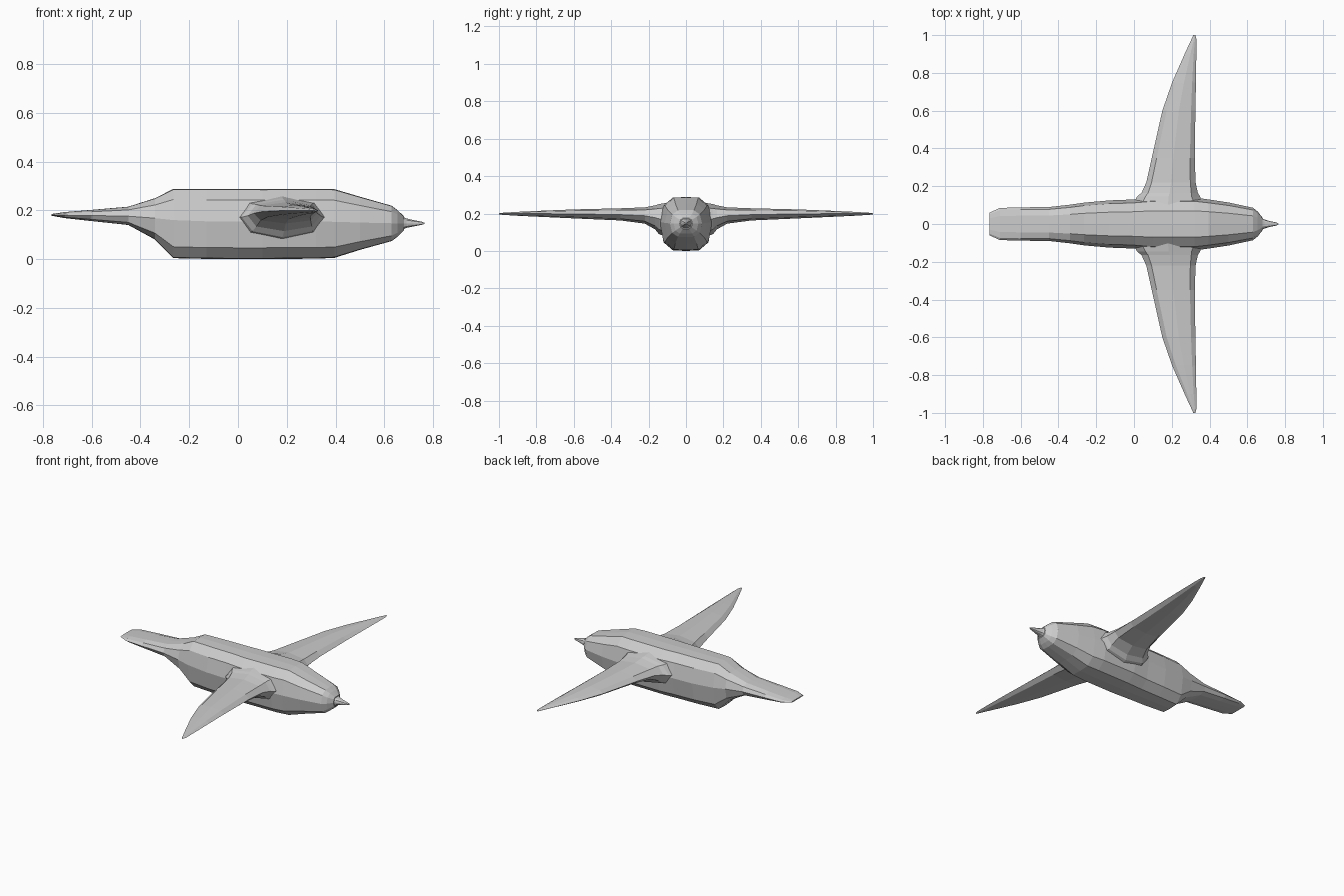
import bpy, bmesh

grey = bpy.data.materials.new("plain grey")
grey.diffuse_color = (0.6, 0.6, 0.6, 1)


def loft(name, rings):
    """Skin closed rings of equal length and cap both ends, flat shaded."""
    bm = bmesh.new()
    loops = [[bm.verts.new(p) for p in ring] for ring in rings]
    n = len(loops[0])
    for a, b in zip(loops, loops[1:]):
        for i in range(n):
            j = (i + 1) % n
            bm.faces.new((a[i], a[j], b[j], b[i]))
    bm.faces.new(loops[0])
    bm.faces.new(loops[-1])
    bmesh.ops.recalc_face_normals(bm, faces=bm.faces)
    me = bpy.data.meshes.new(name)
    bm.to_mesh(me)
    bm.free()
    me.materials.append(grey)
    ob = bpy.data.objects.new(name, me)
    bpy.context.collection.objects.link(ob)
    return ob


def body_ring(x, w, bottom, mid, top):
    """Rounded twelve-sided section across the body."""
    up, down = top - mid, bottom - mid
    half = [(0, top), (0.5 * w, top - 0.02 * up), (0.86 * w, mid + 0.66 * up),
            (w, mid), (0.86 * w, mid + 0.70 * down),
            (0.5 * w, bottom - 0.02 * down), (0, bottom)]
    pts = half + [(-y, z) for y, z in half[-2:0:-1]]
    return [(x, y, z) for y, z in pts]


# body with tail: x, half width, bottom, middle, top
loft("body_and_tail", [body_ring(*s) for s in (
    (-0.765, 0.060, 0.178, 0.181, 0.185),
    (-0.71, 0.085, 0.168, 0.180, 0.193),
    (-0.60, 0.088, 0.156, 0.179, 0.202),
    (-0.45, 0.090, 0.140, 0.176, 0.215),
    (-0.34, 0.102, 0.080, 0.168, 0.250),
    (-0.265, 0.113, 0.004, 0.160, 0.288),
    (-0.13, 0.125, 0.001, 0.155, 0.288),
    (0.0, 0.130, 0.000, 0.155, 0.288),
    (0.10, 0.140, 0.000, 0.155, 0.287),
    (0.32, 0.140, 0.002, 0.155, 0.288),
    (0.395, 0.130, 0.005, 0.153, 0.287),
    (0.50, 0.114, 0.038, 0.150, 0.256),
    (0.63, 0.086, 0.074, 0.147, 0.219),
    (0.655, 0.066, 0.092, 0.147, 0.200),
    (0.68, 0.034, 0.118, 0.147, 0.176))])

# beak
loft("beak", [body_ring(*s) for s in (
    (0.67, 0.034, 0.118, 0.147, 0.176),
    (0.69, 0.024, 0.128, 0.147, 0.167),
    (0.72, 0.015, 0.134, 0.147, 0.160),
    (0.755, 0.008, 0.141, 0.147, 0.153),
    (0.765, 0.003, 0.145, 0.147, 0.149))])


def wing_ring(y, front, back, edge, bottom, mid, top):
    """Flattened section; 'edge' is the width of the bevelled rims."""
    c = (front + back) / 2
    rim_up = mid + 0.7 * (top - mid)
    rim_dn = mid + 0.7 * (bottom - mid)
    return [(x, y, z) for x, z in (
        (back, mid), (back + edge, rim_up), (c, top), (front - edge, rim_up),
        (front, mid), (front - edge, rim_dn), (c, bottom), (back + edge, rim_dn))]


# wings: y, leading x, trailing x, rim width, bottom, middle, top
WING = ((0.09, 0.370, -0.010, 0.045, 0.070, 0.170, 0.260),
        (0.145, 0.350, 0.015, 0.045, 0.090, 0.172, 0.250),
        (0.165, 0.338, 0.040, 0.035, 0.115, 0.178, 0.244),
        (0.22, 0.326, 0.065, 0.028, 0.146, 0.188, 0.233),
        (0.35, 0.322, 0.094, 0.026, 0.163, 0.194, 0.228),
        (0.60, 0.325, 0.150, 0.023, 0.174, 0.198, 0.222),
        (0.75, 0.328, 0.202, 0.020, 0.181, 0.199, 0.216),
        (0.90, 0.330, 0.268, 0.014, 0.188, 0.199, 0.209),
        (0.98, 0.330, 0.305, 0.007, 0.193, 0.199, 0.204),
        (1.0, 0.325, 0.314, 0.003, 0.196, 0.199, 0.201))
for side, name in ((1, "left_wing"), (-1, "right_wing")):
    loft(name, [wing_ring(side * s[0], *s[1:]) for s in WING])
